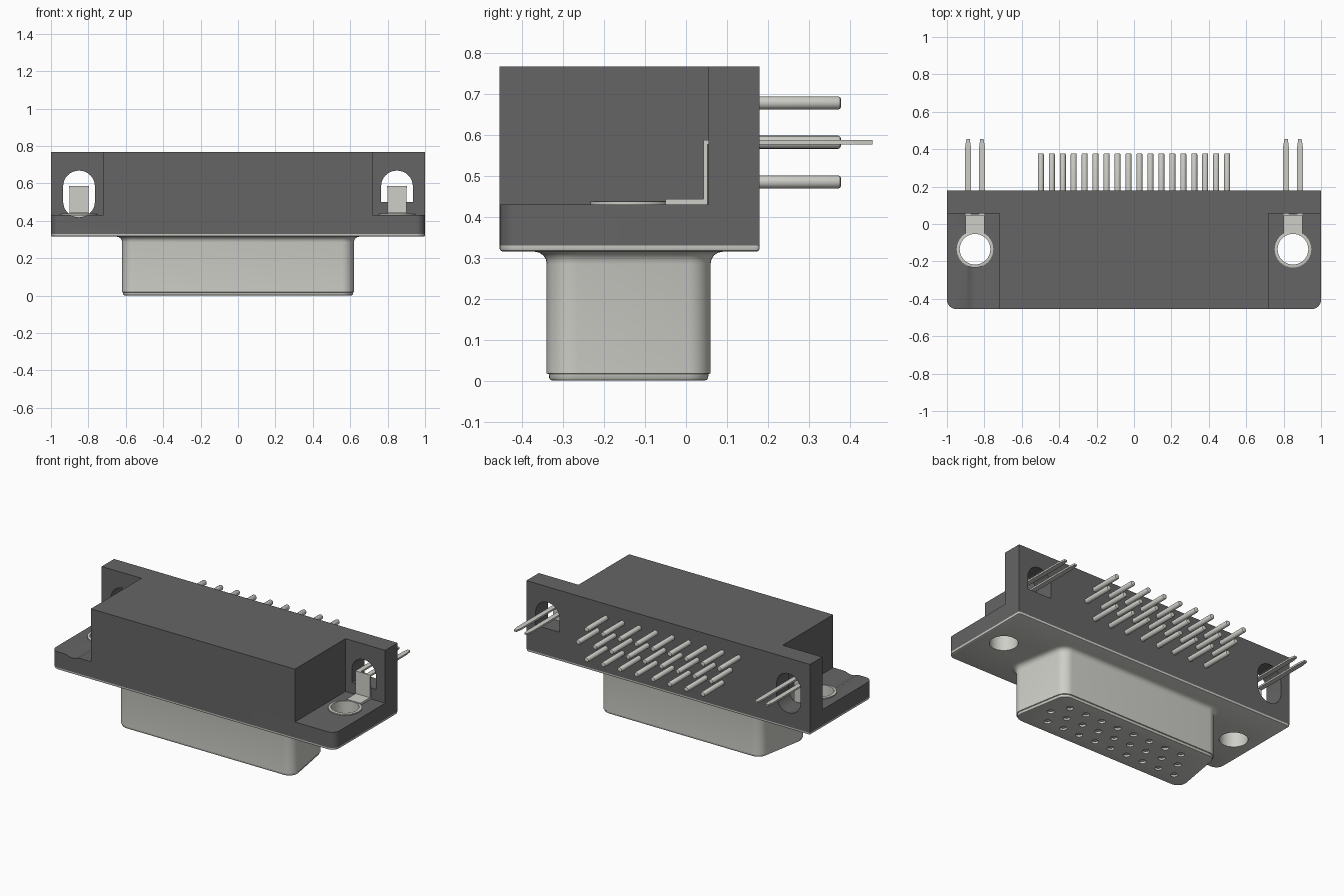
import bpy, bmesh, math
from mathutils import Vector

if "Cube" in bpy.data.objects:
    bpy.data.objects.remove(bpy.data.objects["Cube"])


def material(name, col):
    m = bpy.data.materials.new(name)
    m.diffuse_color = (*col, 1)
    m.use_nodes = True
    m.node_tree.nodes["Principled BSDF"].inputs["Base Color"].default_value = m.diffuse_color
    return m


DARK = material("dark_plastic", (0.13, 0.13, 0.13))
METAL = material("bright_metal", (0.62, 0.62, 0.58))


def rounded(corners, radii, off=0.0, seg=8):
    """Counter-clockwise convex outline with rounded corners, grown by off."""
    pts, n = [], len(corners)
    for i in range(n):
        p = Vector(corners[i])
        d1 = (p - Vector(corners[i - 1])).normalized()
        d2 = (Vector(corners[(i + 1) % n]) - p).normalized()
        turn = math.atan2(d1.x * d2.y - d1.y * d2.x, d1.dot(d2))
        r = radii[i]
        c = p + (d2 - d1).normalized() * r / math.cos(turn / 2)
        a = math.atan2(-d1.x, d1.y)
        for k in range(seg + 1):
            t = a + turn * k / seg
            pts.append((c.x + (r + off) * math.cos(t), c.y + (r + off) * math.sin(t)))
    return pts


def circle(cx, cy, r, n=32):
    return [(cx + r * math.cos(2 * math.pi * i / n), cy + r * math.sin(2 * math.pi * i / n)) for i in range(n)]


def rect(x0, x1, y0, y1):
    return [(x0, y0), (x1, y0), (x1, y1), (x0, y1)]


def make(name, solids, mat, along_y=False, ring=False):
    """Each solid is a list of (outline, height) sections, skinned together."""
    bm = bmesh.new()
    for sections in solids:
        loops = []
        for pts, h in sections:
            loops.append([bm.verts.new((x, h, y) if along_y else (x, y, h)) for x, y in pts])
        pairs = list(zip(loops, loops[1:]))
        if ring:
            pairs.append((loops[-1], loops[0]))
        else:
            bm.faces.new(loops[0])
            bm.faces.new(loops[-1])
        for a, b in pairs:
            for i in range(len(a)):
                j = (i + 1) % len(a)
                bm.faces.new((a[i], a[j], b[j], b[i]))
    bmesh.ops.recalc_face_normals(bm, faces=bm.faces)
    me = bpy.data.meshes.new(name)
    bm.to_mesh(me)
    bm.free()
    me.materials.append(mat)
    ob = bpy.data.objects.new(name, me)
    bpy.context.collection.objects.link(ob)
    return ob


def combine(ob, other, op):
    """Apply a boolean and discard the helper."""
    mod = ob.modifiers.new("cut", 'BOOLEAN')
    mod.operation, mod.solver, mod.object = op, 'EXACT', other
    bpy.context.view_layer.objects.active = ob
    bpy.ops.object.modifier_apply(modifier=mod.name)
    bpy.data.objects.remove(other, do_unlink=True)


EAR, BOLT_Y, HOLE = 0.85, -0.135, 0.082
FOOT = rect(-1, 1, -0.455, 0.18)
FOOT_R = [0.05, 0.05, 0.01, 0.01]

# Plastic body: flange plus T-shaped block with back wall
body = make("body", [[(rounded(FOOT, [0.05, 0.05, 0, 0]), z) for z in (0.33, 0.43)]], DARK)
bm = bmesh.new()
bm.from_mesh(body.data)
bmesh.ops.remove_doubles(bm, verts=bm.verts, dist=1e-5)
bm.to_mesh(body.data)
bm.free()
tee = [(-0.72, -0.455), (0.72, -0.455), (0.72, 0.055), (1, 0.055),
       (1, 0.18), (-1, 0.18), (-1, 0.055), (-0.72, 0.055)]
combine(body, make("tee", [[(tee, 0.38), (tee, 0.767)]], DARK), 'UNION')

# Left slot runs through and grooves the flange, right one is an arch
slot = rounded(rect(-EAR - 0.085, -EAR + 0.085, 0.418, 0.668), [0.0849] * 4)
arch = rounded(rect(EAR - 0.085, EAR + 0.085, 0.5, 0.668), [0.001, 0.001, 0.0849, 0.0849])
for pts in (slot, arch):
    combine(body, make("slot_cutter", [[(pts, -0.6), (pts, 0.3)]], DARK, along_y=True), 'DIFFERENCE')

# Metal face plate with softened lower rim
plate = make("face_plate", [[(rounded(FOOT, FOOT_R, o), z) for o, z in
             ((-0.008, 0.315), (-0.002, 0.318), (0, 0.323), (0, 0.33))]], METAL)

# Bolt holes through flange and plate
for s in (-1, 1):
    for ob, r in ((body, HOLE + 0.005), (plate, HOLE)):
        c = circle(s * EAR, BOLT_Y, r)
        combine(ob, make("bolt_cutter", [[(c, 0.2), (c, 0.5)]], DARK), 'DIFFERENCE')

# D-shaped shell, flared into the plate
dee = [(-0.62 - 0.012, -0.34), (0.62 + 0.012, -0.34), (0.562, 0.06), (-0.562, 0.06)]
steps = [(-0.016, 0.0), (-0.009, 0.002), (-0.006, 0.007), (-0.005, 0.016), (0, 0.018), (0, 0.285)]
steps += [(0.03 * (1 - math.cos(t)), 0.285 + 0.03 * math.sin(t)) for t in
          (math.radians(a) for a in (22.5, 45, 67.5, 90))]
steps += [(0.03, 0.322)]
shell = make("shell", [[(rounded(dee, [0.065] * 4, o), z) for o, z in steps]], METAL)

# Three contact rows: start column, count, face y, tail z
PITCH = 0.0586
rows = [(2, 8, -0.04, 0.485), (1, 9, -0.14, 0.582), (0, 9, -0.24, 0.678)]
holes, sockets, tails = [], [], []
for start, count, y, z in rows:
    for k in range(count):
        x = (start + 2 * k - 8.5) * PITCH
        holes.append([(circle(x, y, 0.021, 16), h) for h in (-0.02, 0.04)])
        sockets.append([(circle(x, y, r, 16), h) for r, h in ((0.013, 0.007), (0.0205, 0.012), (0.0205, 0.06))])
        tails.append([(circle(x, z, r, 16), h) for r, h in
                      ((0.016, 0.15), (0.016, 0.372), (0.014, 0.376), (0.010, 0.378))])
combine(shell, make("contact_cutter", holes, METAL), 'DIFFERENCE')
contacts = make("socket_contacts", sockets, METAL)
pins = make("solder_pins", tails, METAL, along_y=True)

smooth = [body, plate, shell, contacts, pins]
for s, side in ((-1, "left"), (1, "right")):
    x = s * EAR
    # Eyelet lining the bolt hole
    smooth.append(make("eyelet_" + side, [[(circle(x, BOLT_Y, r), z) for r, z in
                  ((HOLE, 0.318), (HOLE, 0.439), (0.098, 0.437), (0.098, 0.429),
                   (0.087, 0.429), (0.087, 0.318))]], METAL, ring=True))
    # Board lock: foot, upright and two tapered prongs
    foot = rect(x - 0.05, x + 0.05, -0.05, 0.053)
    upright = rect(x - 0.05, x + 0.05, 0.043, 0.053)
    parts = [[(foot, 0.429), (foot, 0.443)], [(upright, 0.44), (upright, 0.587)]]
    for d in (-1, 1):
        prong = [(x + d * a, y) for a, y in
                 ((0.022, 0.045), (0.053, 0.045), (0.053, 0.41), (0.046, 0.455), (0.028, 0.455), (0.022, 0.41))]
        parts.append([(prong, 0.576), (prong, 0.587)])
    make("board_lock_" + side, parts, METAL)

# Smooth curved parts, keep hard edges
bpy.ops.object.select_all(action='DESELECT')
for ob in smooth:
    ob.select_set(True)
bpy.context.view_layer.objects.active = body
bpy.ops.object.shade_smooth_by_angle(angle=math.radians(35))
